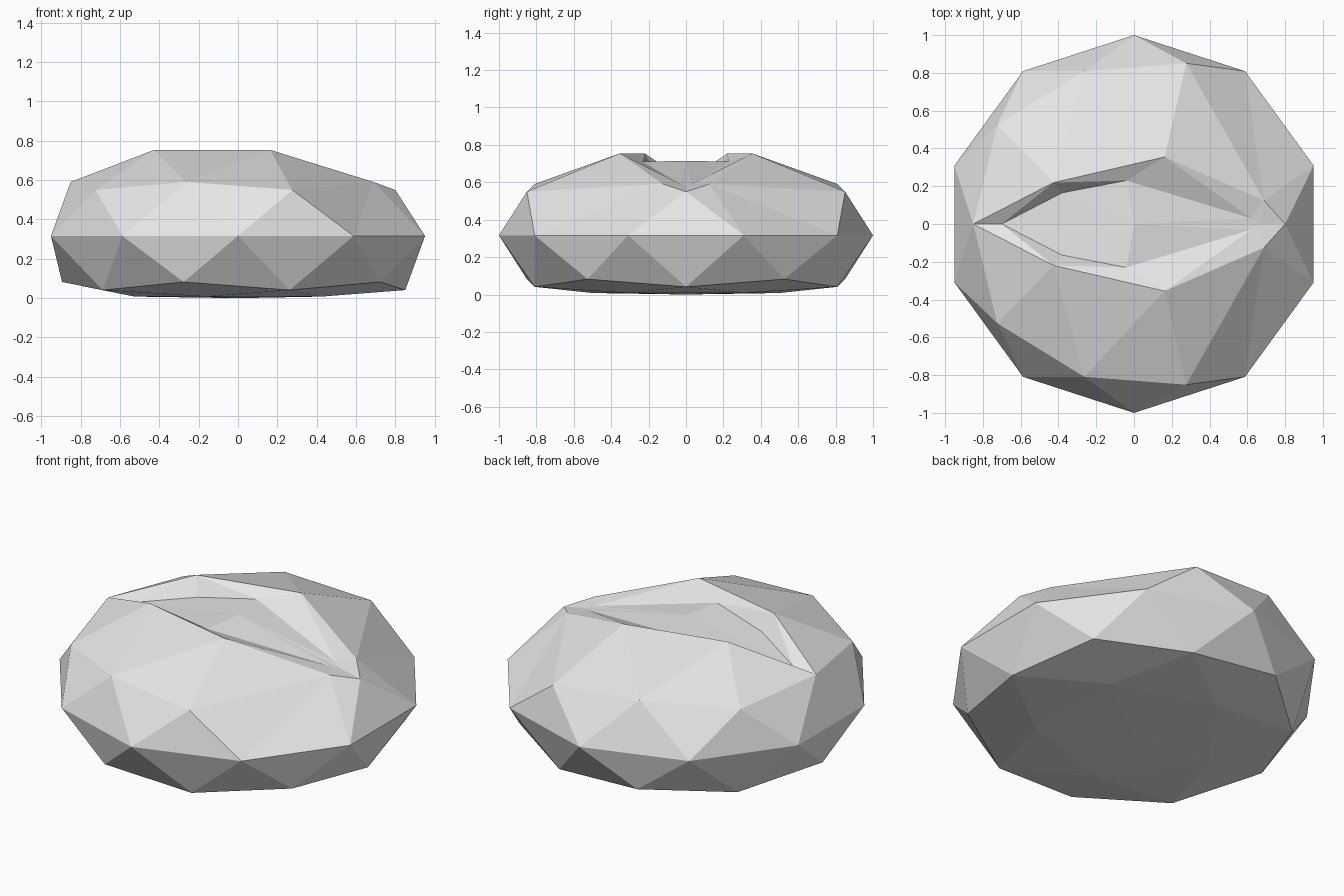
import bpy
import bmesh
import math

cube = bpy.data.objects.get("Cube")
if cube:
    bpy.data.objects.remove(cube, do_unlink=True)

# Single pale colour
COLOUR = (0.8, 0.8, 0.8, 1.0)
mat = bpy.data.materials.new("pale_grey")
mat.use_nodes = True
mat.diffuse_color = COLOUR
mat.node_tree.nodes["Principled BSDF"].inputs["Base Color"].default_value = COLOUR

MID, SQUASH = 0.316, 0.523

bm = bmesh.new()
bmesh.ops.create_icosphere(bm, subdivisions=2, radius=1.0)

# Open the crown where the split runs
in_split = {v for v in bm.verts if v.co.z > 0.4 and abs(v.co.y) < 0.51}
bmesh.ops.delete(bm, geom=[f for f in bm.faces if in_split.issuperset(f.verts)],
                 context='FACES')

# Squash the ball, flatten the underside and pinch the split's rim
for v in bm.verts:
    x, y, z = v.co
    v.co.z = MID + SQUASH * z
    if z < -0.9:
        v.co.z = 0.0
    elif z < -0.8:
        v.co.z = 0.008
    elif z > 0.8:
        v.co.z = 0.754
        v.co.y *= 0.71
    elif z > 0.4 and abs(y) < 0.51:
        if x > 0.8:
            v.co.x = 0.8
        elif x > 0.6:
            v.co.y = math.copysign(0.125, y)

rim = list({v for e in bm.edges if e.is_boundary for v in e.verts})
rim.sort(key=lambda v: (math.atan2(v.co.y, v.co.x) + 0.01) % math.tau)

# Floor outline, from the left tip round to the right tip, then mirrored
half = [(0.62, 0.03, 0.59), (-0.04, 0.23, 0.71), (-0.38, 0.165, 0.655)]
outline = [(0.66, 0, 0.58)] + half + [(-0.7, 0, 0.6)]
outline += [(x, -y, z) for x, y, z in reversed(half)]
floor = [bm.verts.new(p) for p in outline]
centre = bm.verts.new((0, 0, 0.715))

# Sloping walls and a gently ridged floor
for i in range(len(rim)):
    j = (i + 1) % len(rim)
    bm.faces.new((rim[i], rim[j], floor[j], floor[i]))
    bm.faces.new((floor[i], floor[j], centre))

bmesh.ops.triangulate(bm, faces=[f for f in bm.faces if len(f.verts) > 3])
bmesh.ops.recalc_face_normals(bm, faces=bm.faces)

mesh = bpy.data.meshes.new("split_bun")
bm.to_mesh(mesh)
bm.free()
mesh.materials.append(mat)
bun = bpy.data.objects.new("split_bun", mesh)
bpy.context.collection.objects.link(bun)
